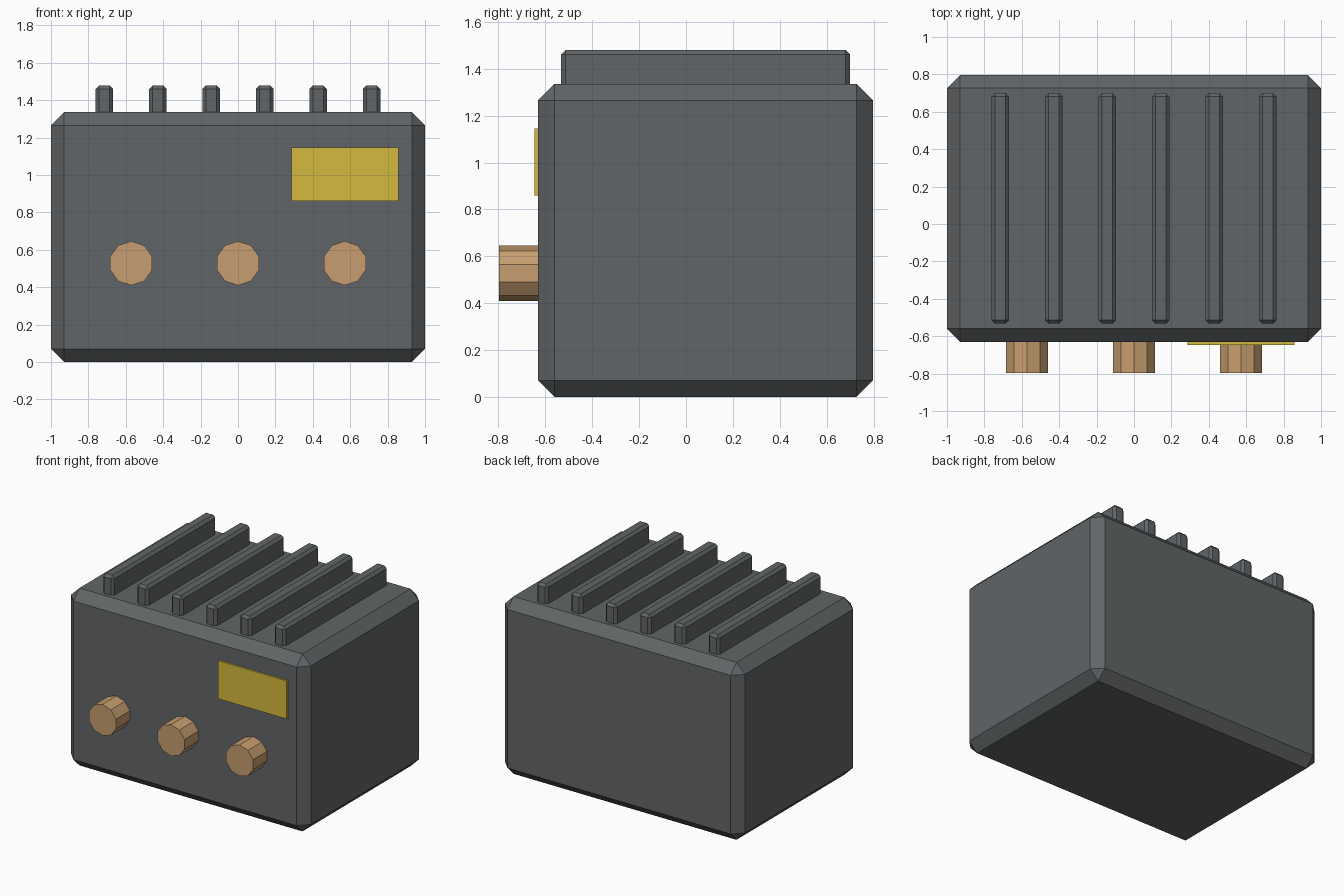
import bpy
import math

if "Cube" in bpy.data.objects:
    bpy.data.objects.remove(bpy.data.objects["Cube"])


def material(name, rgb):
    m = bpy.data.materials.new(name)
    m.diffuse_color = (*rgb, 1)
    m.use_nodes = True
    m.node_tree.nodes["Principled BSDF"].inputs["Base Color"].default_value = m.diffuse_color
    return m


dark = material("dark_grey", (0.12, 0.13, 0.135))
yellow = material("yellow", (0.66, 0.49, 0.05))
copper = material("copper", (0.57, 0.34, 0.16))


def box(name, lo, hi, mat, chamfer=0):
    bpy.ops.mesh.primitive_cube_add(size=1, location=[(a + b) / 2 for a, b in zip(lo, hi)])
    ob = bpy.context.object
    ob.name = name
    ob.scale = [b - a for a, b in zip(lo, hi)]
    bpy.ops.object.transform_apply(location=False, rotation=False, scale=True)
    ob.data.materials.append(mat)
    if chamfer:
        bev = ob.modifiers.new("chamfer", 'BEVEL')
        bev.width = chamfer
        bev.segments = 1
        bev.limit_method = 'NONE'
    return ob


# Chamfered housing
box("housing", (-1, -0.631, 0), (1, 0.797, 1.336), dark, 0.071)

# Cooling fins along the top
for i in range(6):
    x = (i - 2.5) * 2 / 7
    box(f"cooling_fin_{i + 1}", (x - 0.047, -0.533, 1.25), (x + 0.047, 0.7, 1.479), dark, 0.019)

# Front label plate
box("label_plate", (0.286, -0.646, 0.86), (0.857, -0.617, 1.146), yellow)

# Ten-sided terminals on the front
front, back = -0.797, -0.57
for i in range(3):
    bpy.ops.mesh.primitive_cylinder_add(
        vertices=10, radius=0.118, depth=back - front,
        location=((i - 1) * 0.571, (front + back) / 2, 0.528),
        rotation=(math.pi / 2, 0, 0))
    ob = bpy.context.object
    ob.name = f"terminal_{i + 1}"
    ob.data.materials.append(copper)
